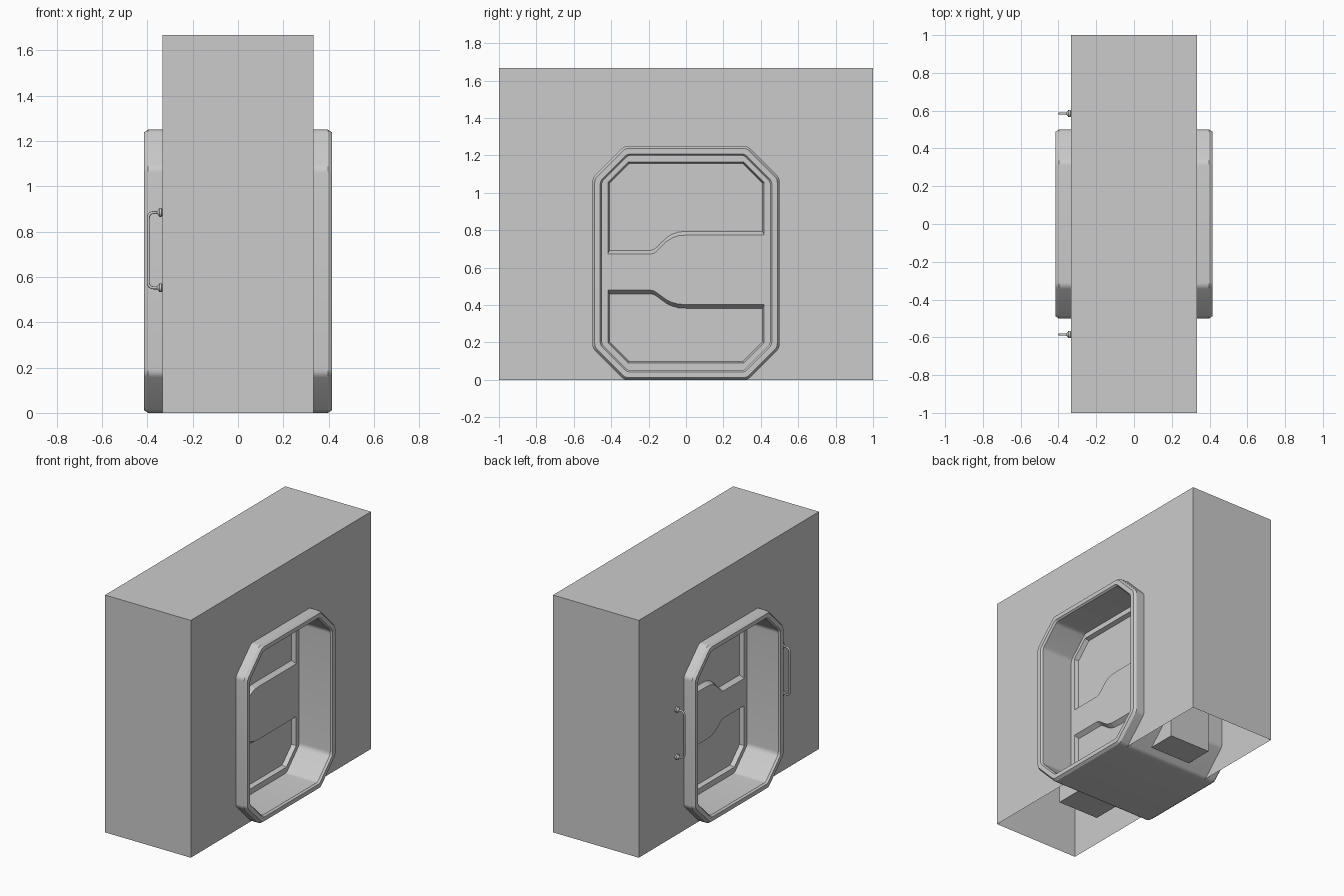
import bpy, bmesh, math
from mathutils import Vector

if "Cube" in bpy.data.objects:
    bpy.data.objects.remove(bpy.data.objects["Cube"])

grey = bpy.data.materials.new("plain_grey")
grey.use_nodes = True
COLOUR = (0.6, 0.6, 0.6, 1)
grey.diffuse_color = COLOUR
grey.node_tree.nodes["Principled BSDF"].inputs["Base Color"].default_value = COLOUR

WALL_X, WALL_Y, WALL_Z = 0.333, 1.0, 1.667
DOOR_X = 0.16


def finish(name, bm, smooth=True):
    bmesh.ops.remove_doubles(bm, verts=bm.verts[:], dist=0.0001)
    bmesh.ops.recalc_face_normals(bm, faces=bm.faces[:])
    mesh = bpy.data.meshes.new(name)
    bm.to_mesh(mesh)
    bm.free()
    obj = bpy.data.objects.new(name, mesh)
    bpy.context.collection.objects.link(obj)
    mesh.materials.append(grey)
    if smooth:
        bpy.ops.object.select_all(action="DESELECT")
        obj.select_set(True)
        bpy.context.view_layer.objects.active = obj
        bpy.ops.object.shade_smooth_by_angle(angle=math.radians(28))
    return obj


def add_loop(bm, points, x):
    return [bm.verts.new((x, y, z)) for y, z in points]


def bridge(bm, a, b):
    n = len(a)
    for i in range(n):
        j = (i + 1) % n
        bm.faces.new((a[i], a[j], b[j], b[i]))


def rounded(points, reach, steps=4):
    """Replace each corner of a closed outline with a short curve."""
    out = []
    pts = [Vector(p) for p in points]
    for i, p in enumerate(pts):
        a = p + (pts[i - 1] - p).normalized() * reach
        b = p + (pts[(i + 1) % len(pts)] - p).normalized() * reach
        for k in range(steps + 1):
            t = k / steps
            out.append(tuple(a * (1 - t) ** 2 + p * 2 * t * (1 - t) + b * t * t))
    return out


def octagon(inset):
    h, top = 0.5 - inset, 1.25 - inset
    c = 0.17 - inset * (2 - math.sqrt(2))
    left = [(c - h, inset), (-h, inset + c), (-h, top - c), (c - h, top)]
    return rounded(left + [(-y, z) for y, z in reversed(left)], 0.02)


# Wall: hollow shell, open below, notched around the door frame
bm = bmesh.new()
outline = [(-WALL_Y, 0)] + octagon(0) + [(WALL_Y, 0), (WALL_Y, WALL_Z), (-WALL_Y, WALL_Z)]
sides = []
for s in (-1, 1):
    ring = add_loop(bm, outline, s * WALL_X)
    bm.faces.new(ring)
    sides.append([ring[-3], ring[-2], ring[-1], ring[0]])
for i in range(3):
    bm.faces.new((sides[0][i], sides[0][i + 1], sides[1][i + 1], sides[1][i]))
finish("wall", bm, smooth=False)

# Door frame: octagonal tube through the wall with bevelled rims
bm = bmesh.new()
half = [(0, 0.397), (0.012, 0.415), (0.041, 0.415), (0.05, 0.402)]
section = half + [(d, -x) for d, x in reversed(half)]
rings = [add_loop(bm, octagon(d), x) for d, x in section]
for i, ring in enumerate(rings):
    bridge(bm, ring, rings[(i + 1) % len(rings)])
finish("door_frame", bm)


# Door: slab with two sunken panels on each side, split by a curved band
def wave(half_width, low, rise):
    bend = [(-0.19, 0), (-0.172, 0.05), (-0.155, 0.18), (-0.13, 0.43), (-0.105, 0.66),
            (-0.075, 0.85), (-0.04, 0.97), (0, 1)]
    ys = [(-half_width, 0)] + bend + [(half_width, 1)]
    return [(y, low + rise * f) for y, f in ys]


def panel(upper, inset, lift):
    h = 0.418 - inset
    c = 0.11 - inset * 0.586
    if upper:
        end, d, edge = 1.165 - inset, -c, wave(h, 0.672 + lift, 0.102)
    else:
        end, d, edge = 0.09 + inset, c, wave(h, 0.48 - lift, -0.077)
    return edge + [(h, end + d), (h - c, end), (c - h, end), (-h, end + d)]


bm = bmesh.new()
slab = [(-0.57, 0.04), (0.57, 0.04), (0.57, 1.23), (-0.57, 1.23)]
outer = []
for s in (-1, 1):
    rect = add_loop(bm, slab, s * DOOR_X)
    outer.append(rect)
    rims = [add_loop(bm, panel(u, 0, 0), s * DOOR_X) for u in (True, False)]
    edges = [bm.edges.new((lp[i - 1], lp[i])) for lp in [rect] + rims for i in range(len(lp))]
    bmesh.ops.triangle_fill(bm, use_beauty=True, use_dissolve=False,
                            edges=edges, normal=(s, 0, 0))
    for upper, rim in zip((True, False), rims):
        floor = add_loop(bm, panel(upper, 0.009, 0.02), s * (DOOR_X - 0.03))
        bridge(bm, rim, floor)
        bm.faces.new(floor)
bridge(bm, outer[0], outer[1])
finish("door", bm, smooth=False)


# Handles: bent rods with round mounting feet
def handle(name, y):
    bar, low, high, r = -0.396, 0.552, 0.884, 0.022
    path = [(-WALL_X, low)]
    for cz, start in ((low + r, -90), (high - r, 180)):
        for k in range(6):
            a = math.radians(start - k * 18)
            path.append((bar + r + r * math.cos(a), cz + r * math.sin(a)))
    path.append((-WALL_X, high))
    curve = bpy.data.curves.new(name, "CURVE")
    curve.dimensions = "3D"
    curve.bevel_depth = 0.0065
    curve.bevel_resolution = 2
    spline = curve.splines.new("POLY")
    spline.points.add(len(path) - 1)
    for p, (x, z) in zip(spline.points, path):
        p.co = (x, y, z, 1)
    spline.use_smooth = True
    curve.materials.append(grey)
    bpy.context.collection.objects.link(bpy.data.objects.new(name, curve))

    # Each foot is a turned profile running out from the wall
    bm = bmesh.new()
    profile = [(0, 0.013), (0.004, 0.019), (0.014, 0.019), (0.019, 0.011), (0.024, 0.0065)]
    for z in (low, high):
        turned = []
        for out, rad in profile:
            circle = [(y + rad * math.cos(k * math.pi / 8), z + rad * math.sin(k * math.pi / 8))
                      for k in range(16)]
            turned.append(add_loop(bm, circle, -WALL_X - out))
        for a, b in zip(turned, turned[1:]):
            bridge(bm, a, b)
        bm.faces.new(turned[0])
        bm.faces.new(turned[-1])
    finish(name + "_feet", bm)


handle("front_handle", -0.585)
handle("back_handle", 0.585)
